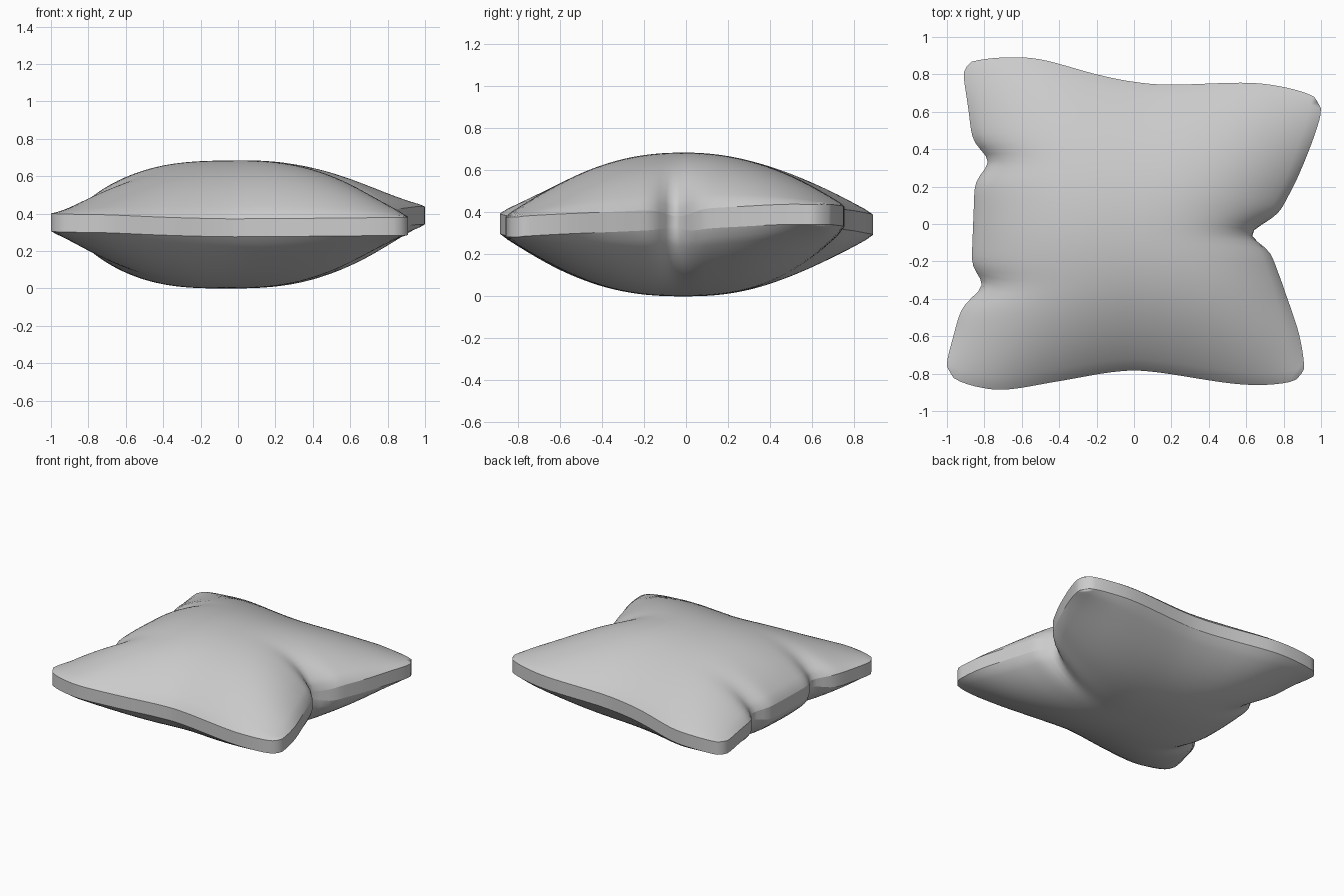
import bpy, bmesh, math
from mathutils import Vector

if "Cube" in bpy.data.objects:
    bpy.data.objects.remove(bpy.data.objects["Cube"])

N = 48

# Seam outline, one curve per side: x, y, z of the band centre
FRONT = [(-.985, -.79, .353), (-.955, -.83, .35), (-.84, -.87, .348), (-.68, -.885, .345), (-.4, -.84, .333),
         (-.1, -.79, .325), (.1, -.79, .325), (.5, -.85, .328), (.7, -.86, .33), (.85, -.84, .33), (.895, -.80, .33)]
BACK = [(-.895, .84, .335), (-.86, .87, .335), (-.7, .89, .34), (-.5, .88, .345), (-.2, .80, .36), (0, .76, .365),
        (.2, .745, .37), (.6, .755, .38), (.81, .73, .385), (.955, .685, .39), (.98, .645, .39)]
LEFT = [(-.985, -.79, .353), (-1, -.74, .353), (-.95, -.54, .35), (-.88, -.28, .35), (-.86, 0, .345),
        (-.855, .3, .345), (-.88, .57, .34), (-.91, .79, .335), (-.895, .84, .335)]
RIGHT = [(.895, -.80, .33), (.91, -.76, .335), (.88, -.58, .345), (.80, -.34, .355), (.735, -.14, .362),
         (.755, 0, .352), (.80, .1, .37), (.88, .26, .38), (.96, .46, .39), (1, .6, .39), (.98, .645, .39)]

# Pinches in the side seams: side, y, depth, width
PINCHES = [(1, -.05, -.11, .07), (-1, .335, .075, .08), (-1, -.33, .075, .08)]


def resample(pts):
    """Smooth curve through the points, split evenly by length."""
    p = [Vector(q) for q in pts]
    p = [2 * p[0] - p[1]] + p + [2 * p[-1] - p[-2]]
    fine = []
    for a, b, c, d in zip(p, p[1:], p[2:], p[3:]):
        for k in range(20):
            t = k / 20
            fine.append(.5 * (2 * b + (c - a) * t + (2 * a - 5 * b + 4 * c - d) * t * t
                              + (3 * b - a - 3 * c + d) * t ** 3))
    fine.append(p[-2])
    acc = [0]
    for a, b in zip(fine, fine[1:]):
        acc.append(acc[-1] + (b - a).length)
    out, k = [], 0
    for i in range(N + 1):
        s = acc[-1] * i / N
        while k < len(fine) - 2 and acc[k + 1] < s:
            k += 1
        out.append(fine[k].lerp(fine[k + 1], (s - acc[k]) / (acc[k + 1] - acc[k])))
    return out


front, back, left, right = map(resample, (FRONT, BACK, LEFT, RIGHT))


def seam_point(i, j):
    """Blend the four sides, then pull in the pinches; also returns band half height."""
    u, v = i / N, j / N
    p = (front[i].lerp(back[i], v) + left[j].lerp(right[j], u)
         - front[0].lerp(front[N], u).lerp(back[0].lerp(back[N], u), v))
    half, dx = .048, 0
    for side, y, depth, width in PINCHES:
        near = (u if side > 0 else 1 - u) ** 7
        g = math.exp(-((p.y - y) / width) ** 2) * near
        dx += depth * g
        half -= .022 * g
    p.x += dx
    return p, half


def bulge(i, j, ex, ey, power):
    tx, ty = abs(2 * i / N - 1), abs(2 * j / N - 1)
    return max(0, (1 - tx ** ex) * (1 - ty ** ey)) ** power


bm = bmesh.new()
top, bottom = {}, {}
for i in range(N + 1):
    for j in range(N + 1):
        p, half = seam_point(i, j)
        peak = .685 + .015 * p.x
        zt, zb = p.z + half, p.z - half
        top[i, j] = bm.verts.new((p.x, p.y, zt + (peak - zt) * bulge(i, j, 2.8, 2.1, .9)))
        bottom[i, j] = bm.verts.new((p.x, p.y, zb * (1 - bulge(i, j, 2.8, 2.4, .9))))

# Top and bottom panels
for i in range(N):
    for j in range(N):
        q = [(i, j), (i + 1, j), (i + 1, j + 1), (i, j + 1)]
        bm.faces.new([top[k] for k in q])
        bm.faces.new([bottom[k] for k in reversed(q)])

# Side band
ring = ([(i, 0) for i in range(N)] + [(N, j) for j in range(N)]
        + [(i, N) for i in range(N, 0, -1)] + [(0, j) for j in range(N, 0, -1)])
for a, b in zip(ring, ring[1:] + ring[:1]):
    bm.faces.new((bottom[a], bottom[b], top[b], top[a]))
    for d in (top, bottom):
        bm.edges.get((d[a], d[b])).smooth = False

for f in bm.faces:
    f.smooth = True
bmesh.ops.recalc_face_normals(bm, faces=bm.faces)
mesh = bpy.data.meshes.new("pillow")
bm.to_mesh(mesh)
bm.free()
pillow = bpy.data.objects.new("pillow", mesh)
bpy.context.collection.objects.link(pillow)
